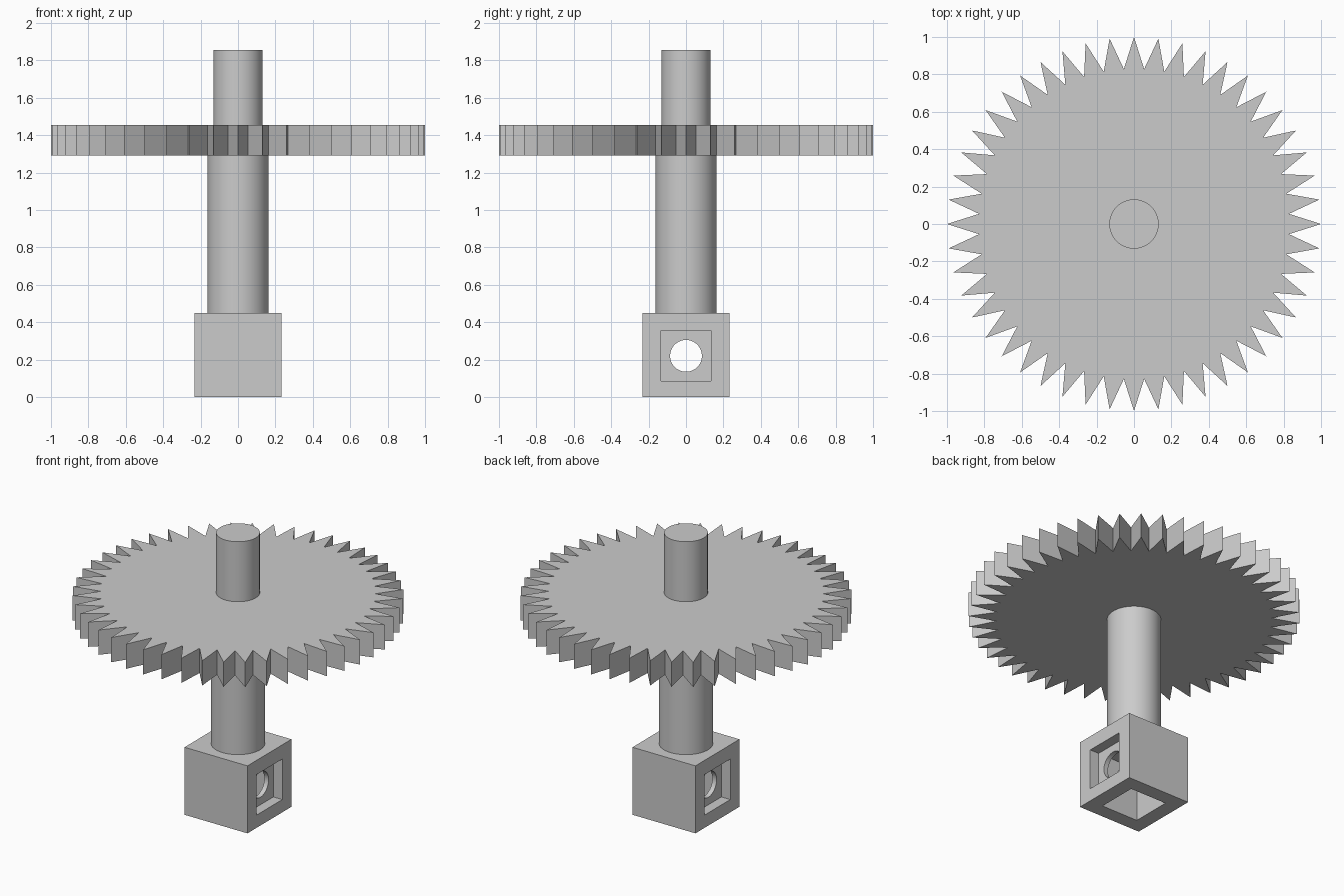
import bpy
import bmesh
from math import cos, sin, pi, radians

default = bpy.data.objects.get("Cube")
if default:
    bpy.data.objects.remove(default, do_unlink=True)

GREY = (0.6, 0.6, 0.6, 1.0)
mat = bpy.data.materials.new("plain grey")
mat.use_nodes = True
mat.diffuse_color = GREY
mat.node_tree.nodes["Principled BSDF"].inputs["Base Color"].default_value = GREY


def box(name, size, centre):
    bpy.ops.mesh.primitive_cube_add(size=1, location=centre)
    ob = bpy.context.object
    ob.name = name
    ob.scale = size
    bpy.ops.object.transform_apply(location=False, rotation=False, scale=True)
    return ob


def rod(name, radius, depth, centre, rotation=(0, 0, 0)):
    bpy.ops.mesh.primitive_cylinder_add(vertices=64, radius=radius, depth=depth,
                                        location=centre, rotation=rotation)
    ob = bpy.context.object
    ob.name = name
    return ob


def shaft(name, radius, z0, z1):
    ob = rod(name, radius, z1 - z0, (0, 0, (z0 + z1) / 2))
    bpy.ops.object.shade_smooth_by_angle(angle=radians(30))
    ob.data.materials.append(mat)
    return ob


def carve(target, cutter):
    cutter.hide_render = True
    mod = target.modifiers.new("carve", 'BOOLEAN')
    mod.operation = 'DIFFERENCE'
    mod.solver = 'EXACT'
    mod.object = cutter
    bpy.ops.object.select_all(action='DESELECT')
    target.select_set(True)
    bpy.context.view_layer.objects.active = target
    bpy.ops.object.modifier_apply(modifier=mod.name)
    bpy.data.objects.remove(cutter, do_unlink=True)


# Gear wheel: pointed teeth around a flat disc
def gear(name, teeth, root, tip, z0, z1):
    bm = bmesh.new()
    ring = []
    for i in range(2 * teeth):
        r = root if i % 2 else tip
        a = pi * i / teeth
        ring.append(bm.verts.new((r * cos(a), r * sin(a), z0)))
    base = bm.faces.new(ring)
    grown = bmesh.ops.extrude_face_region(bm, geom=[base], use_keep_orig=True)
    top = [v for v in grown["geom"] if isinstance(v, bmesh.types.BMVert)]
    bmesh.ops.translate(bm, verts=top, vec=(0, 0, z1 - z0))
    bmesh.ops.recalc_face_normals(bm, faces=bm.faces)
    mesh = bpy.data.meshes.new(name)
    bm.to_mesh(mesh)
    bm.free()
    mesh.materials.append(mat)
    ob = bpy.data.objects.new(name, mesh)
    bpy.context.collection.objects.link(ob)


gear("gear_wheel", 48, 0.83, 1.0, 1.29, 1.455)

# Shafts below and above the wheel
shaft("lower_shaft", 0.163, 0.45, 1.29)
shaft("upper_shaft", 0.132, 1.455, 1.855)

# Socket block: open cavity below, square recess and round bore on both sides
HALF, MID, OPEN, RECESS = 0.232, 0.22, 0.27, 0.066
socket = box("socket_block", (2 * HALF, 2 * HALF, 0.45), (0, 0, 0.225))
carve(socket, box("cavity_cutter", (OPEN, OPEN, 0.455), (0, 0, 0.1275)))
for side in (-1, 1):
    carve(socket, box("recess_cutter", (2 * RECESS, OPEN, OPEN), (side * HALF, 0, MID)))
carve(socket, rod("bore_cutter", 0.085, 1, (0, 0, MID), (0, pi / 2, 0)))
socket.data.materials.clear()
socket.data.materials.append(mat)
